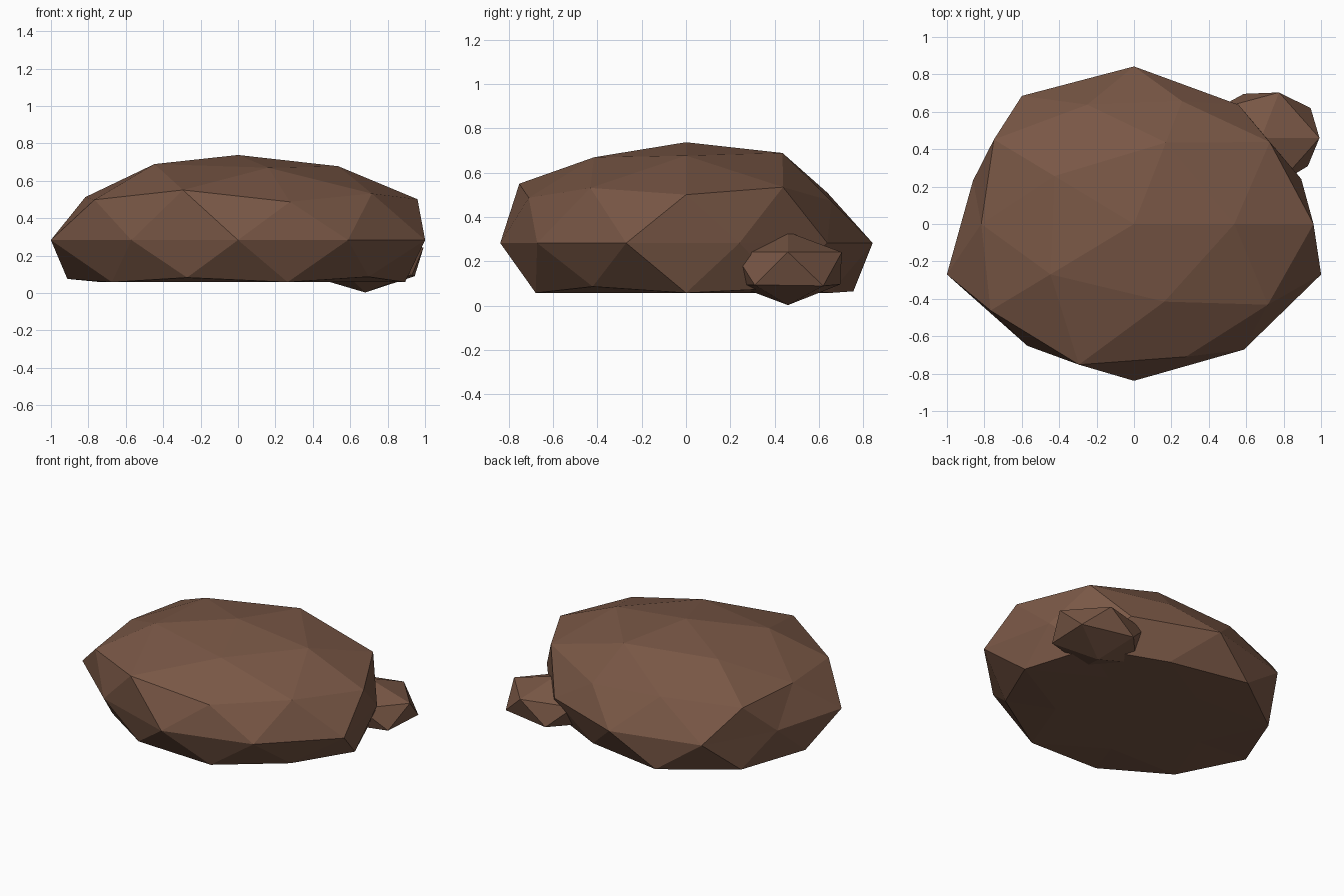
import bpy, bmesh, math

if "Cube" in bpy.data.objects:
    bpy.data.objects.remove(bpy.data.objects["Cube"])

brown = bpy.data.materials.new("earth brown")
brown.diffuse_color = (0.19, 0.095, 0.06, 1)
brown.use_nodes = True
brown.node_tree.nodes["Principled BSDF"].inputs["Base Color"].default_value = brown.diffuse_color


def rock(name, subdivisions, centre, scale, pushes, floor):
    """Faceted boulder: an icosphere whose corners are pushed in or out,
    ring by ring from the top (each ring counter-clockwise from +x)."""
    bm = bmesh.new()
    bmesh.ops.create_icosphere(bm, subdivisions=subdivisions, radius=1)

    def order(v):
        on_axis = math.hypot(v.co.x, v.co.y) < 0.01
        angle = 0 if on_axis else math.degrees(math.atan2(v.co.y, v.co.x))
        return (-round(v.co.z, 2), round(angle) % 360)

    for v, push in zip(sorted(bm.verts, key=order), pushes):
        v.co *= push
    for v in bm.verts:
        v.co = [c + s * k for c, s, k in zip(centre, scale, v.co)]
        v.co.z = max(v.co.z, floor)          # flattened underside
    bmesh.ops.recalc_face_normals(bm, faces=bm.faces)
    mesh = bpy.data.meshes.new(name)
    bm.to_mesh(mesh)
    bm.free()
    mesh.materials.append(brown)
    obj = bpy.data.objects.new(name, mesh)
    bpy.context.collection.objects.link(obj)


# Large flat-bottomed boulder
rock("large_rock", 2, (0, 0, 0.283), (1, 0.83, 0.455), [
    1.0,                                                # peak
    1.02, 1.05, 1.0, 1.05, 1.0,                         # crown
    1.055, 0.95, 0.96, 1.12, 1.04,                      # shoulder
    1.073, 0.93, 1.035, 1.06, 1.005,                    # upper side
    0.94, 0.95, 1.015, 1.02, 0.905,                     # widest ring
    1.052, 0.97, 1.01, 1.0, 1.052,
    1.0, 1.07, 1.02, 0.985, 0.965,                      # lower side
    1.05, 0.97, 1.06, 0.98, 1.01,                       # foot
], 0.058)

# Small stone leaning against its back right side
rock("small_rock", 1, (0.68, 0.46, 0.168), (0.345, 0.286, 0.165), [
    1.0,
    1.01, 1.0, 1.0, 1.0, 1.0,
    1.06, 0.97, 1.0, 1.0, 1.0,
], 0)
